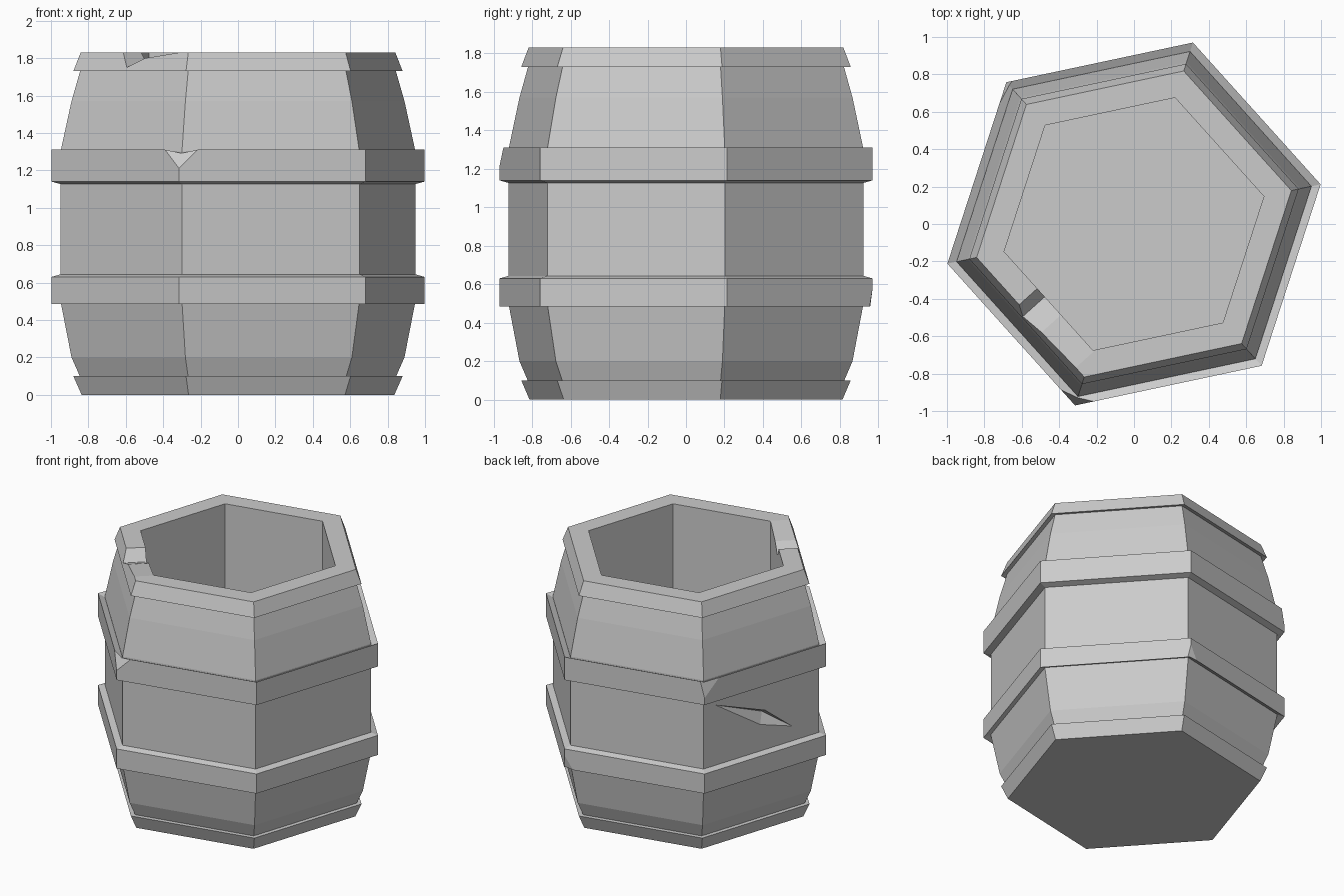
import bpy, bmesh
from math import cos, sin, radians
from mathutils import Vector

if "Cube" in bpy.data.objects:
    bpy.data.objects.remove(bpy.data.objects["Cube"])

SIDES, TURN = 6, 12


def corner(r, deg, z):
    return Vector((r * cos(radians(deg)), r * sin(radians(deg)), z))


def finish(bm, name):
    bmesh.ops.recalc_face_normals(bm, faces=bm.faces[:])
    me = bpy.data.meshes.new(name)
    bm.to_mesh(me)
    bm.free()
    ob = bpy.data.objects.new(name, me)
    bpy.context.collection.objects.link(ob)
    return ob


def lathe(profile, closed):
    """Six-sided revolve; an open profile gets capped at both ends."""
    bm = bmesh.new()
    rings = [[bm.verts.new(corner(r, TURN + i * 360 / SIDES, z)) for i in range(SIDES)]
             for r, z in profile]
    pairs = list(zip(rings, rings[1:]))
    if closed:
        pairs.append((rings[-1], rings[0]))
    else:
        bm.faces.new(rings[0])
        bm.faces.new(rings[-1])
    for a, b in pairs:
        for i in range(SIDES):
            j = (i + 1) % SIDES
            bm.faces.new((a[i], a[j], b[j], b[i]))
    return bm


def chip(bm, deg, left, right, z_edge, z_tip, r=1.02):
    """Slice a corner off a hoop with the plane through two edge points and a tip."""
    c = corner(r, deg, z_edge)
    a = c.lerp(corner(r, deg - 60, z_edge), left)
    b = c.lerp(corner(r, deg + 60, z_edge), right)
    tip = corner(r, deg, z_tip)
    n = (a - tip).cross(b - tip).normalized()
    if n.dot(corner(1, deg, 0)) < 0:
        n = -n
    bmesh.ops.recalc_face_normals(bm, faces=bm.faces[:])
    res = bmesh.ops.bisect_plane(bm, geom=bm.verts[:] + bm.edges[:] + bm.faces[:],
                                 plane_co=tip, plane_no=n, dist=1e-5, clear_outer=True)
    edges = [e for e in res['geom_cut'] if isinstance(e, bmesh.types.BMEdge) and e.is_boundary]
    bmesh.ops.edgenet_fill(bm, edges=edges)


def carve(target, points, name):
    """Subtract the convex hull of the given points."""
    bm = bmesh.new()
    for p in points:
        bm.verts.new(p)
    bmesh.ops.convex_hull(bm, input=bm.verts[:])
    cutter = finish(bm, name)
    cutter.hide_render = True
    mod = target.modifiers.new(name, 'BOOLEAN')
    mod.operation, mod.solver, mod.object = 'DIFFERENCE', 'EXACT', cutter
    bpy.context.view_layer.objects.active = target
    bpy.ops.object.modifier_apply(modifier=mod.name)
    bpy.data.objects.remove(cutter)


# barrel shell: base lip, bulging staves, top lip, cavity
shell = finish(lathe([
    (0.855, 0), (0.90, 0.10), (0.865, 0.10), (0.91, 0.20), (0.97, 0.50),
    (0.97, 1.30), (0.91, 1.57), (0.86, 1.74), (0.90, 1.73), (0.86, 1.83),
    (0.71, 1.83), (0.71, 0.15)], False), "barrel_shell")

# hoops: sloped on the inner side, lipped on the outer side
upper = lathe([(1.02, 1.14), (1.02, 1.31), (0.96, 1.285), (0.93, 1.2), (0.965, 1.125)], True)
chip(upper, 252, 0.11, 0.10, 1.31, 1.21)
chip(upper, 132, 0.03, 0.12, 1.31, 1.19)
finish(upper, "upper_hoop")

lower = lathe([(1.02, 0.485), (1.02, 0.63), (0.965, 0.645), (0.93, 0.57), (0.96, 0.51)], True)
chip(lower, 72, 0.02, 0.06, 0.485, 0.58)
finish(lower, "lower_hoop")

# broken notch in the top lip, split into two convex wedges along the side
n, t = corner(1, 222, 0), corner(1, 312, 0)


def wedge(section):
    return [n * d + t * s + Vector((0, 0, z)) for d in (0.5, 1.0) for s, z in section]


carve(shell, wedge([(-0.12, 1.87), (-0.03, 1.75), (0.11, 1.805), (0.11, 1.87)]), "notch_deep")
carve(shell, wedge([(0.10, 1.80), (0.38, 1.832), (0.38, 1.87), (0.10, 1.87)]), "notch_shallow")

# shallow crack in one stave between the hoops
out = corner(1, 162, 0)


def on_side(f, z, depth):
    return corner(0.97, 132, z).lerp(corner(0.97, 192, z), f) + out * depth


carve(shell, [on_side(f, z, 0.01) for f, z in
              ((0.03, 1.12), (0.53, 0.94), (0.8, 0.73), (0.48, 0.83))]
      + [on_side(0.55, 0.9, -0.06)], "crack")
